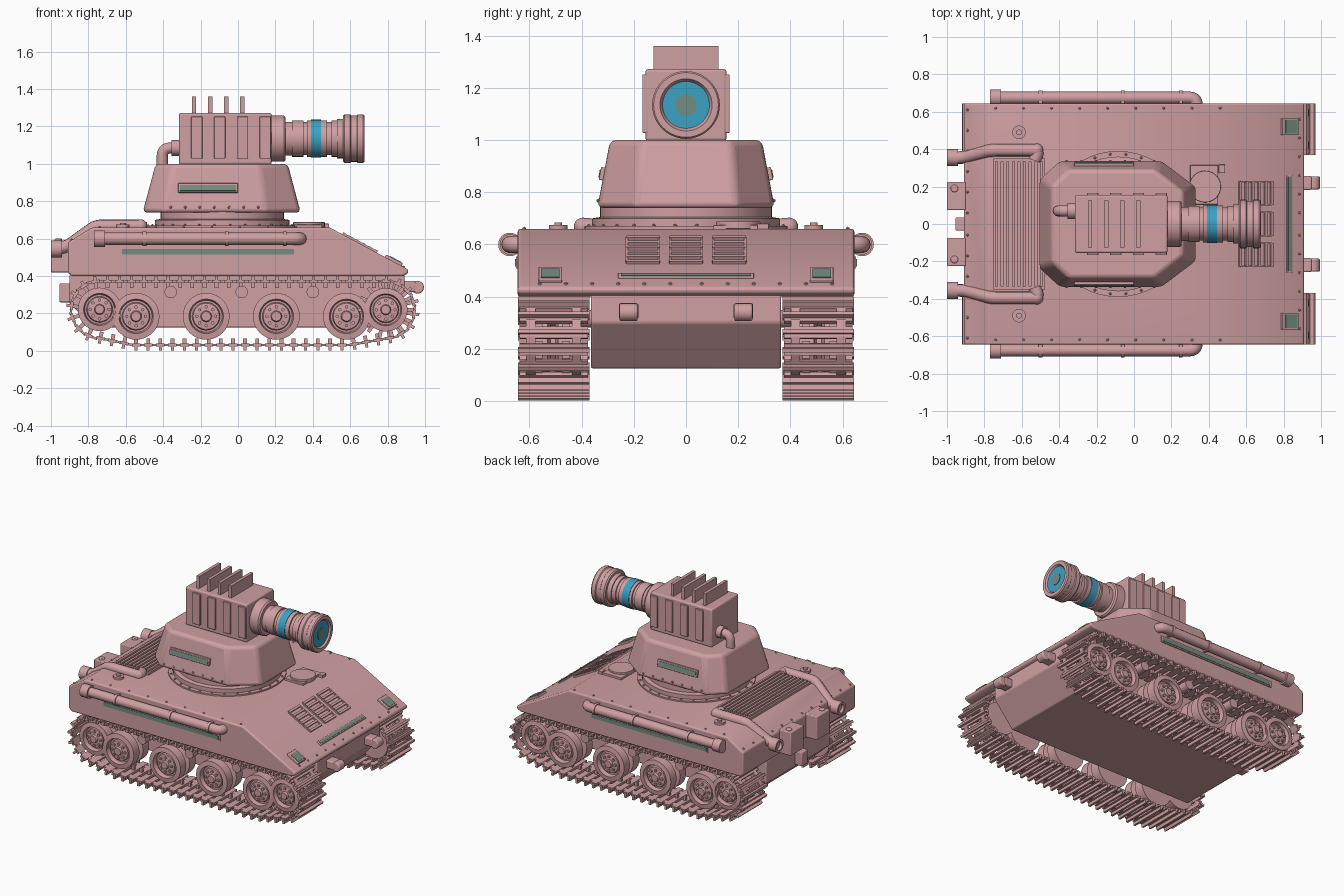
import bpy, bmesh, math
from mathutils import Matrix, Vector, geometry

if "Cube" in bpy.data.objects:
    bpy.data.objects.remove(bpy.data.objects["Cube"])


def material(name, rgb):
    m = bpy.data.materials.new(name)
    m.use_nodes = True
    m.diffuse_color = (*rgb, 1)
    m.node_tree.nodes["Principled BSDF"].inputs["Base Color"].default_value = (*rgb, 1)
    return m


PINK = material("dusty pink", (0.63, 0.35, 0.36))
BLUE = material("bright blue", (0.045, 0.36, 0.56))
GREEN = material("grey green glass", (0.17, 0.27, 0.22))


def finish(ob, mat, mirror, bevel=0):
    bpy.context.collection.objects.link(ob)
    ob.data.materials.append(mat)
    if bevel:
        b = ob.modifiers.new("Bevel", "BEVEL")
        b.width, b.segments, b.limit_method = bevel, 3, "ANGLE"
    if mirror:
        ob.modifiers.new("Mirror", "MIRROR").use_axis = (False, True, False)
    return ob


def part(name, bm, mat=PINK, mirror=False, bevel=0):
    bmesh.ops.recalc_face_normals(bm, faces=bm.faces)
    me = bpy.data.meshes.new(name)
    bm.to_mesh(me)
    bm.free()
    ob = finish(bpy.data.objects.new(name, me), mat, mirror, bevel)
    bpy.ops.object.select_all(action="DESELECT")
    ob.select_set(True)
    bpy.context.view_layer.objects.active = ob
    bpy.ops.object.shade_smooth_by_angle(angle=math.radians(35))


def box(bm, pos, size, rot=0, axis="Y"):
    m = Matrix.Translation(pos) @ Matrix.Rotation(rot, 4, axis) @ Matrix.Diagonal((*size, 1))
    bmesh.ops.create_cube(bm, size=1, matrix=m)


def lathe(bm, profile, origin, axis, steps=32):
    o, a = Vector(origin), Vector(axis)
    side = Vector((0, 0, 1)) if abs(a.z) < 0.5 else Vector((1, 0, 0))
    vs = [bm.verts.new(o + a * h + side * r) for r, h in profile]
    es = [bm.edges.new(p) for p in zip(vs, vs[1:])]
    bmesh.ops.spin(bm, geom=vs + es, cent=o, axis=a, angle=math.tau, steps=steps)
    bmesh.ops.remove_doubles(bm, verts=bm.verts, dist=1e-5)


def disc(bm, pos, axis, r, h, steps=24):
    lathe(bm, [(0, 0), (r, 0), (r, h), (0, h)], pos, axis, steps)


def loft(bm, lower, upper):
    a, b = [[bm.verts.new(p) for p in ring] for ring in (lower, upper)]
    bm.faces.new(a)
    bm.faces.new(b)
    for i in range(len(a)):
        j = (i + 1) % len(a)
        bm.faces.new((a[i], a[j], b[j], b[i]))


def slab(name, profile, half, bevel):
    bm = bmesh.new()
    loft(bm, [(x, -half, z) for x, z in profile], [(x, half, z) for x, z in profile])
    part(name, bm, bevel=bevel)


def rivets(name, points, mirror=True):
    bm = bmesh.new()
    for p in points:
        bmesh.ops.create_icosphere(bm, subdivisions=1, radius=0.008, matrix=Matrix.Translation(p))
    part(name, bm, mirror=mirror)


def pipe(name, points, r, mirror=True, bend=0.05):
    pts = [Vector(p) for p in points]
    path = [pts[0]]
    for a, b, c in zip(pts, pts[1:], pts[2:]):  # rounded corners
        p, q = b + (a - b).normalized() * bend, b + (c - b).normalized() * bend
        path += [p * (1 - t) ** 2 + b * 2 * t * (1 - t) + q * t * t for t in (i / 5 for i in range(6))]
    path.append(pts[-1])
    cu = bpy.data.curves.new(name, "CURVE")
    cu.dimensions, cu.bevel_depth, cu.bevel_resolution, cu.use_fill_caps = "3D", r, 4, True
    sp = cu.splines.new("POLY")
    sp.points.add(len(path) - 1)
    for v, p in zip(sp.points, path):
        v.co = (*p, 1)
    finish(bpy.data.objects.new(name, cu), PINK, mirror)


X, Y, Z = (1, 0, 0), (0, 1, 0), (0, 0, 1)

# Hull
slab("upper_hull", [(-0.91, 0.42), (-0.89, 0.4), (0.88, 0.4), (0.91, 0.415), (0.91, 0.435),
                    (0.49, 0.66), (-0.78, 0.66), (-0.91, 0.58)], 0.645, 0.016)
slab("lower_hull", [(-0.9, 0.41), (-0.9, 0.25), (-0.76, 0.125), (0.74, 0.125), (0.89, 0.3), (0.89, 0.41)], 0.365, 0.008)
SLOPE = math.atan2(0.225, 0.42)


def glacis(x, y, lift=0.0):
    return (x + lift * math.sin(SLOPE), y, 0.66 - (x - 0.49) * math.tan(SLOPE) + lift * math.cos(SLOPE))


# Front plate details
bm = bmesh.new()
for y in (-0.165, 0, 0.165):
    for s in (-1, 1):
        box(bm, glacis(0.65, y + s * 0.062), (0.19, 0.008, 0.02), SLOPE)
    for i in range(6):
        box(bm, glacis(0.565 + i * 0.034, y), (0.016, 0.125, 0.024), SLOPE)
part("front_louvres", bm)
bm = bmesh.new()
box(bm, glacis(0.83, 0), (0.036, 0.52, 0.014), SLOPE)
for s in (-1, 1):
    box(bm, glacis(0.83, s * 0.52), (0.1, 0.09, 0.03), SLOPE)
part("front_light_frames", bm, bevel=0.004)
bm = bmesh.new()
box(bm, glacis(0.83, 0, 0.007), (0.02, 0.5, 0.006), SLOPE)
for s in (-1, 1):
    box(bm, glacis(0.835, s * 0.52, 0.015), (0.07, 0.07, 0.006), SLOPE)
part("front_light_glass", bm, GREEN)
rivets("front_rivets", [glacis(0.885, 0.06 + i * 0.1) for i in range(6)])
rivets("deck_rivets", [(-0.74 + i * 0.15, 0.62, 0.66) for i in range(9)])
rivets("rear_rivets", [(-0.89, 0.06 + i * 0.11, 0.593) for i in range(6)])
bm = bmesh.new()
box(bm, (0.91, 0.22, 0.345), (0.08, 0.075, 0.06))
disc(bm, (0.96, 0.185, 0.34), Y, 0.034, 0.07)
part("front_tow_hook", bm, mirror=True, bevel=0.008)

# Side pipes, clamps and glazed slits
pipe("side_pipe", [(-0.76, 0.675, 0.6), (0.335, 0.675, 0.6), (0.335, 0.62, 0.6)], 0.033, bend=0.04)
bm = bmesh.new()
disc(bm, (-0.77, 0.675, 0.6), X, 0.045, 0.06)
for x in (-0.5, -0.06, 0.25):
    disc(bm, (x - 0.01, 0.675, 0.6), X, 0.039, 0.02)
    box(bm, (x, 0.65, 0.6), (0.02, 0.04, 0.07))
part("side_pipe_clamps", bm, mirror=True)
bm = bmesh.new()
box(bm, (-0.16, 0.645, 0.53), (0.94, 0.014, 0.046))
part("side_slit_frame", bm, mirror=True)
bm = bmesh.new()
box(bm, (-0.16, 0.652, 0.53), (0.92, 0.006, 0.028))
part("side_slit_glass", bm, GREEN, mirror=True)

# Rear deck, exhausts and rear boxes
bm = bmesh.new()
box(bm, (-0.615, 0, 0.665), (0.28, 0.7, 0.02))
for i in range(9):
    box(bm, (-0.735 + i * 0.03, 0, 0.678), (0.016, 0.67, 0.022))
part("engine_grille", bm)
pipe("exhaust_pipe", [(-0.53, 0.34, 0.665), (-0.51, 0.395, 0.668), (-0.76, 0.395, 0.668),
                      (-0.91, 0.355, 0.56), (-0.97, 0.355, 0.545)], 0.034, bend=0.03)
bm = bmesh.new()
bmesh.ops.create_uvsphere(bm, u_segments=20, v_segments=10, radius=0.035, matrix=Matrix.Translation((-0.52, 0.395, 0.668)))
lathe(bm, [(0, 0.02), (0.03, 0.02), (0.03, 0), (0.046, 0), (0.046, 0.06), (0, 0.06)], (-1, 0.355, 0.545), X)
part("exhaust_ends", bm, mirror=True)
bm = bmesh.new()
box(bm, (-0.95, 0.15, 0.505), (0.1, 0.15, 0.17))
disc(bm, (-0.96, 0.19, 0.585), Z, 0.02, 0.015)
part("rear_box", bm, mirror=True, bevel=0.006)
bm = bmesh.new()
box(bm, (-0.925, 0, 0.31), (0.06, 0.07, 0.1))
part("rear_hitch", bm, bevel=0.006)
bm = bmesh.new()
lathe(bm, [(0, 0.03), (0.015, 0.03), (0.015, 0.02), (0.036, 0.02), (0.036, 0), (0, 0)], (-0.615, 0.49, 0.655), Z)
part("fuel_cap", bm, mirror=True)
bm = bmesh.new()
box(bm, (0.375, 0.21, 0.665), (0.15, 0.21, 0.02))
disc(bm, (0.38, 0.2, 0.66), Z, 0.085, 0.028)
box(bm, (0.47, 0.295, 0.665), (0.035, 0.045, 0.03))
part("driver_hatch", bm, bevel=0.003)

# Turret
CX = -0.085
bm = bmesh.new()
lathe(bm, [(0, 0), (0.39, 0), (0.39, 0.015), (0.36, 0.015), (0.36, 0.045), (0.33, 0.05),
           (0.33, 0.1), (0, 0.1)], (CX, 0, 0.655), Z, 48)
part("turret_ring", bm)
rivets("ring_bolts", [(CX + 0.375 * math.cos(a), 0.375 * math.sin(a), 0.671)
                      for a in (math.pi * (i + 0.5) / 14 for i in range(14))])
outline = [(0.335, 0.2), (0.15, 0.34), (-0.4, 0.34), (-0.51, 0.24)]
outline += [(x, -y) for x, y in reversed(outline)]
bm = bmesh.new()
loft(bm, [(x, y, 0.74) for x, y in outline],
     [(CX + (x - CX) * 0.835, y * 0.855, 1.0) for x, y in outline])
part("turret_body", bm, bevel=0.022)
rivets("turret_rivets", [(-0.36 + i * 0.078, 0.336, 0.768) for i in range(7)])
TILT = math.atan2(0.05, 0.26)
bm = bmesh.new()
box(bm, (-0.16, 0.315, 0.87), (0.32, 0.03, 0.05), TILT, "X")
part("turret_slit_frame", bm, mirror=True, bevel=0.004)
bm = bmesh.new()
box(bm, (-0.16, 0.33, 0.872), (0.3, 0.006, 0.032), TILT, "X")
part("turret_slit_glass", bm, GREEN, mirror=True)

# Gun housing with side ribs, cooling fins and rear elbow
bm = bmesh.new()
box(bm, (-0.068, 0, 1.135), (0.495, 0.31, 0.275))
part("gun_housing", bm, bevel=0.01)
bm = bmesh.new()
for i in range(4):
    box(bm, (-0.22 + i * 0.122, 0.155, 1.14), (0.06, 0.024, 0.225))
part("housing_ribs", bm, mirror=True, bevel=0.004)
bm = bmesh.new()
for i in range(4):
    box(bm, (-0.235 + i * 0.086, 0, 1.315), (0.023, 0.25, 0.09))
part("cooling_fins", bm)
pipe("housing_elbow", [(-0.3, 0.07, 1.085), (-0.405, 0.07, 1.085), (-0.405, 0.07, 0.99)], 0.03, False, 0.045)
bm = bmesh.new()
disc(bm, (-0.355, 0.07, 1.085), X, 0.042, 0.045)
part("elbow_collar", bm)

# Barrel
GUN = (0, 0, 1.135)
bm = bmesh.new()
lathe(bm, [(0, 0.17), (0.123, 0.17), (0.123, 0.245), (0.115, 0.255), (0.09, 0.255), (0.09, 0.29),
           (0.097, 0.29), (0.097, 0.35), (0.088, 0.35), (0.088, 0.37), (0.098, 0.37), (0.098, 0.475),
           (0.088, 0.475), (0.088, 0.5), (0.097, 0.5), (0.097, 0.53), (0.105, 0.53), (0.105, 0.562),
           (0.122, 0.562), (0.13, 0.57), (0.13, 0.6), (0.124, 0.605), (0.124, 0.635), (0.13, 0.64),
           (0.13, 0.668), (0.124, 0.676), (0.1, 0.676), (0.09, 0.66), (0, 0.66)], GUN, X, 40)
part("gun_barrel", bm)
for name, x, r, h, mat in (("barrel_band", 0.39, 0.101, 0.055, BLUE), ("muzzle_lens", 0.658, 0.09, 0.007, BLUE),
                           ("muzzle_core", 0.662, 0.04, 0.007, GREEN)):
    bm = bmesh.new()
    disc(bm, (x, 0, 1.135), X, r, h, 40)
    part(name, bm, mat)

# Wheels
WHEELS = [(-0.545 + i * 0.375, 0.185) for i in range(4)]
IDLER, SPROCKET = (-0.74, 0.222), (0.79, 0.22)
for n, (x, z) in enumerate(WHEELS + [IDLER, SPROCKET]):
    bm = bmesh.new()
    k = 1 if n < 4 else 0.93
    prof = [(0, 0.605), (0.025, 0.605), (0.03, 0.59), (0.07, 0.585), (0.075, 0.57), (0.085, 0.57), (0.092, 0.6),
            (0.125, 0.595), (0.125, 0.53), (0.085, 0.52), (0.085, 0.5), (0.125, 0.49), (0.125, 0.42), (0, 0.42)]
    lathe(bm, [(r * k, h) for r, h in prof], (x, 0, z), Y)
    for i in range(8):
        a = math.tau * i / 8
        disc(bm, (x + 0.05 * math.cos(a), 0.58, z + 0.05 * math.sin(a)), Y, 0.009, 0.018, 8)
    if n == 5:
        for i in range(14):
            a = math.tau * i / 14
            for y in (0.46, 0.565):
                box(bm, (x + 0.128 * math.cos(a), y, z - 0.128 * math.sin(a)), (0.045, 0.03, 0.02), a)
    part(("road_wheel_%d" % n) if n < 4 else ("rear_idler", "front_sprocket")[n - 4], bm, mirror=True)
bm = bmesh.new()
for x in (-0.36, 0.02, 0.4):
    disc(bm, (x, 0.35, 0.315), Y, 0.033, 0.24)
part("return_rollers", bm, mirror=True)

# Tracks: links spaced evenly round the wheels
cloud = [Vector((x + r * math.cos(a), z + r * math.sin(a)))
         for (x, z), r in ((WHEELS[0], 0.154), (WHEELS[3], 0.154), (IDLER, 0.15), (SPROCKET, 0.152))
         for a in (math.tau * i / 64 for i in range(64))]
loop = [cloud[i] for i in geometry.convex_hull_2d(cloud)]
segs = list(zip(loop, loop[1:] + loop[:1]))
total = sum((b - a).length for a, b in segs)
LINKS = 62
bm = bmesh.new()
for i in range(LINKS):
    d = total * i / LINKS
    for a, b in segs:
        if d <= (b - a).length:
            break
        d -= (b - a).length
    t = (b - a).normalized()
    p, out, ang = a + t * d, Vector((t.y, -t.x)), -math.atan2(t.y, t.x)
    out *= 1 if out.dot(p - Vector((0, 0.2))) > 0 else -1
    for shift, lift, y, size in ((0, 0, 0.507, (0.046, 0.262, 0.016)), (0, 0.012, 0.507, (0.016, 0.275, 0.034)),
                                 (0.03, 0, 0.42, (0.04, 0.035, 0.012)), (0.03, 0, 0.595, (0.04, 0.035, 0.012)),
                                 (0, -0.02, 0.512, (0.02, 0.018, 0.03))):
        q = p + t * shift + out * lift
        box(bm, (q.x, y, q.y), size, ang)
part("track", bm, mirror=True)
